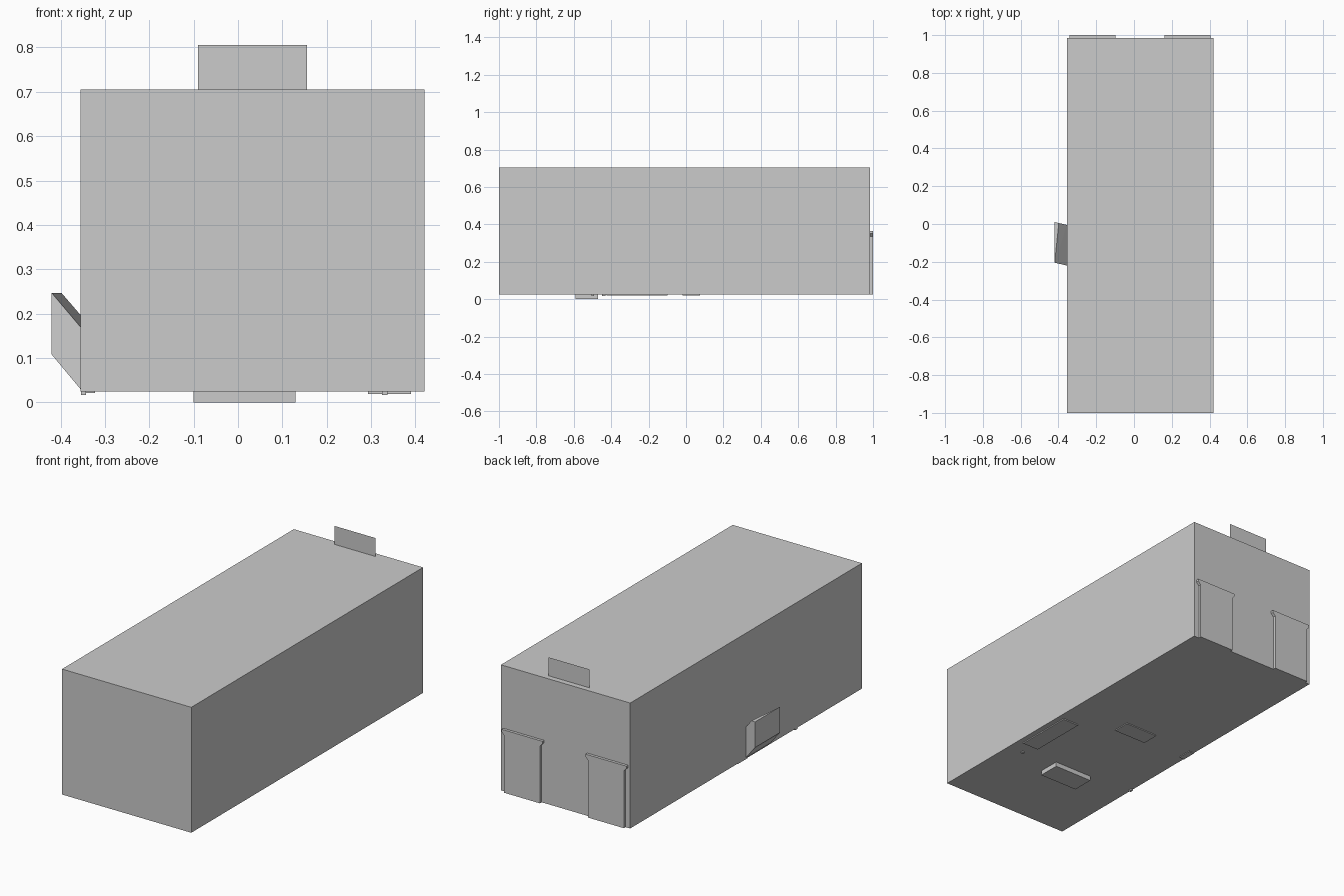
import bpy, bmesh

if "Cube" in bpy.data.objects:
    bpy.data.objects.remove(bpy.data.objects["Cube"])


def make(name, bm):
    bmesh.ops.recalc_face_normals(bm, faces=bm.faces)
    me = bpy.data.meshes.new(name)
    bm.to_mesh(me)
    bm.free()
    ob = bpy.data.objects.new(name, me)
    bpy.context.collection.objects.link(ob)
    return ob


def box(name, x, y, z):
    bm = bmesh.new()
    bmesh.ops.create_cube(bm, size=1)
    for v in bm.verts:
        for i, (a, b) in enumerate((x, y, z)):
            v.co[i] = a if v.co[i] < 0 else b
    return make(name, bm)


def extrude_y(name, profile, y0, y1):
    bm = bmesh.new()
    face = bm.faces.new([bm.verts.new((x, y0, z)) for x, z in profile])
    geom = bmesh.ops.extrude_face_region(bm, geom=[face])["geom"]
    verts = [g for g in geom if isinstance(g, bmesh.types.BMVert)]
    bmesh.ops.translate(bm, verts=verts, vec=(0, y1 - y0, 0))
    return make(name, bm)


# Main rectangular shell
box("main_shell", (-0.355, 0.42), (-1.0, 0.985), (0.025, 0.705))

# Two rear doorways, each with a flared lintel
for name, cx in (("left_doorway", -0.22), ("right_doorway", 0.283)):
    half = [(0.107, 0.025), (0.107, 0.335), (0.122, 0.352), (0.122, 0.365)]
    outline = [(cx + x, z) for x, z in half] + [(cx - x, z) for x, z in reversed(half)]
    extrude_y(name, outline, 0.98, 1.0)

# Thin upright panel above the rear wall
bm = bmesh.new()
bm.faces.new([bm.verts.new((x, 0.955, z)) for x, z in
              ((-0.09, 0.69), (0.155, 0.69), (0.155, 0.805), (-0.09, 0.805))])
make("roof_panel", bm)

# Slanted chute sticking out of the left wall
bm = bmesh.new()
for p in ((-0.42, -0.205, 0.108), (-0.42, -0.205, 0.247),
          (-0.355, -0.22, 0.17), (-0.355, -0.22, 0.03),
          (-0.42, 0.01, 0.108), (-0.42, 0.01, 0.247), (-0.398, 0.005, 0.247),
          (-0.355, -0.005, 0.197), (-0.355, -0.005, 0.03)):
    bm.verts.new(p)
bmesh.ops.convex_hull(bm, input=bm.verts[:])
make("side_chute", bm)

# Footings poking through the floor
box("main_footing", (-0.10, 0.13), (-0.59, -0.47), (0.0, 0.03))
box("long_footing", (0.293, 0.39), (-0.425, -0.10), (0.019, 0.03))
box("middle_footing", (-0.087, 0.11), (-0.02, 0.075), (0.02, 0.03))
box("peg_footing", (0.325, 0.337), (-0.505, -0.493), (0.017, 0.03))
box("edge_footing_front", (-0.354, -0.342), (-0.45, -0.43), (0.017, 0.03))
box("edge_footing_back", (-0.354, -0.322), (-0.02, 0.06), (0.021, 0.03))
